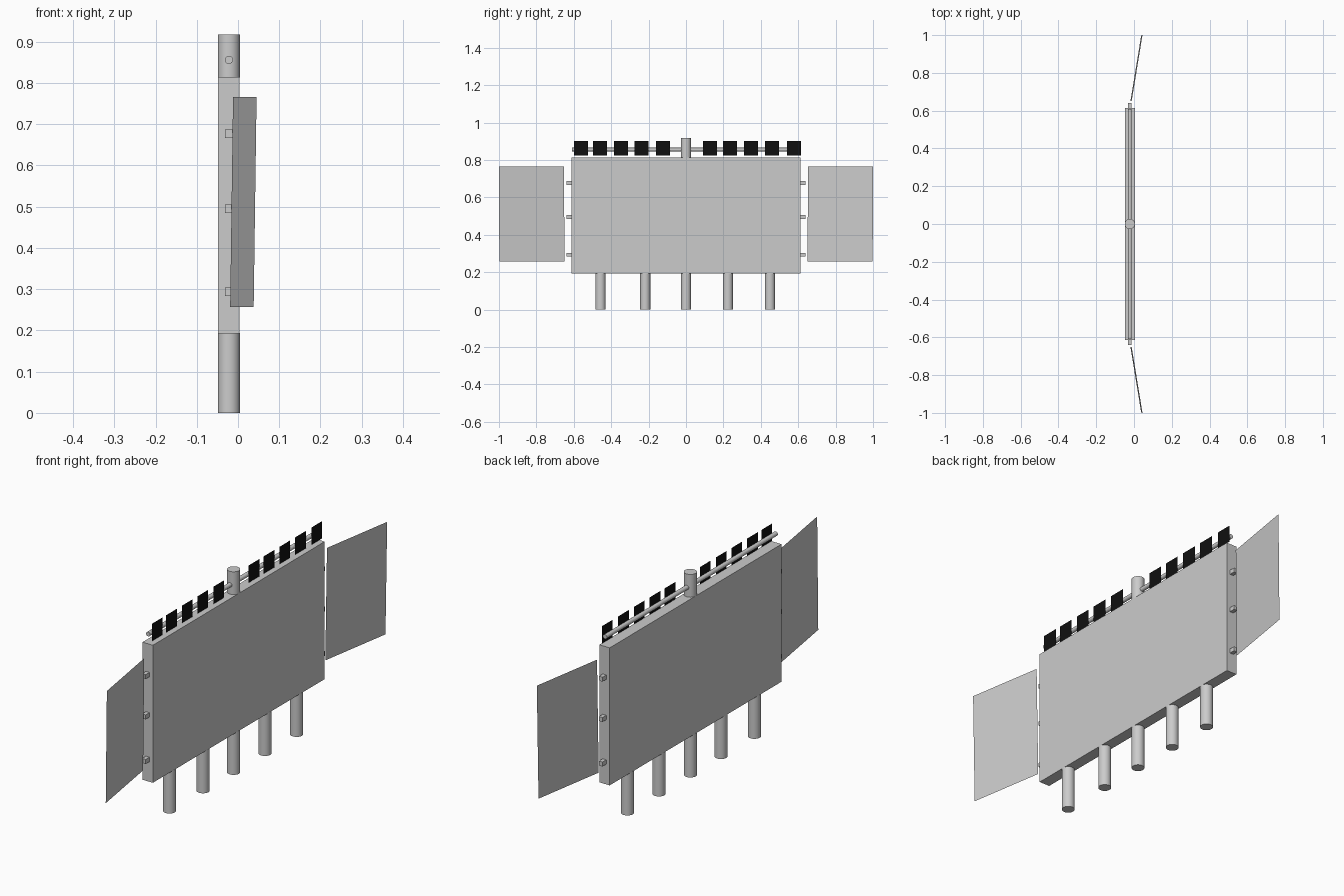
import bpy
from mathutils import Vector

if "Cube" in bpy.data.objects:
    bpy.data.objects.remove(bpy.data.objects["Cube"])

CX = -0.022  # centre plane of the panel body


def box(name, lo, hi):
    lo, hi = Vector(lo), Vector(hi)
    bpy.ops.mesh.primitive_cube_add(size=1, location=(lo + hi) / 2)
    ob = bpy.context.object
    ob.name = name
    ob.scale = hi - lo
    bpy.ops.object.transform_apply(location=False, rotation=False, scale=True)
    return ob


def cylinder(name, a, b, r, sides=32):
    a, b = Vector(a), Vector(b)
    d = b - a
    bpy.ops.mesh.primitive_cylinder_add(
        vertices=sides, radius=r, depth=d.length, location=(a + b) / 2,
        rotation=d.to_track_quat('Z', 'Y').to_euler())
    ob = bpy.context.object
    ob.name = name
    bpy.ops.object.shade_smooth_by_angle()
    return ob


def sheet(name, corners):
    me = bpy.data.meshes.new(name)
    me.from_pydata(corners, [], [(0, 1, 2, 3)])
    ob = bpy.data.objects.new(name, me)
    bpy.context.collection.objects.link(ob)
    return ob


black = bpy.data.materials.new("black")
black.diffuse_color = (0.005, 0.005, 0.005, 1)
black.use_nodes = True
black.node_tree.nodes["Principled BSDF"].inputs["Base Color"].default_value = black.diffuse_color

# main slab
box("main_board", (-0.048, -0.613, 0.193), (0.004, 0.613, 0.814))

# legs and the stub on top
for y in (-0.457, -0.218, 0, 0.224, 0.449):
    cylinder("leg", (CX, y, 0), (CX, y, 0.194), 0.027)
cylinder("top_post", (CX, 0, 0.813), (CX, 0, 0.917), 0.027)

# rail through the top post
cylinder("top_rail", (CX, -0.61, 0.856), (CX, 0.61, 0.856), 0.010, 16)

# black tags hung on the face of the rail
for y in (-0.562, -0.46, -0.348, -0.238, -0.123, 0.128, 0.235, 0.348, 0.46, 0.577):
    h, x = 0.038, CX + 0.012
    tag = sheet("tag", [(x, y - h, 0.824), (x, y + h, 0.824),
                        (x, y + h, 0.902), (x, y - h, 0.902)])
    tag.data.materials.append(black)

# swung-out wings with hinge pegs
for s in (-1, 1):
    pts = [(-0.019, s * 0.65, 0.257), (0.038, s * 0.998, 0.257),
           (0.045, s * 1.0, 0.766), (-0.012, s * 0.652, 0.766)]
    sheet("side_wing", pts if s > 0 else pts[::-1])
    for z in (0.677, 0.495, 0.294):
        y0, y1 = sorted((s * 0.605, s * 0.64))
        box("hinge_peg", (CX - 0.009, y0, z - 0.010), (CX + 0.009, y1, z + 0.010))
